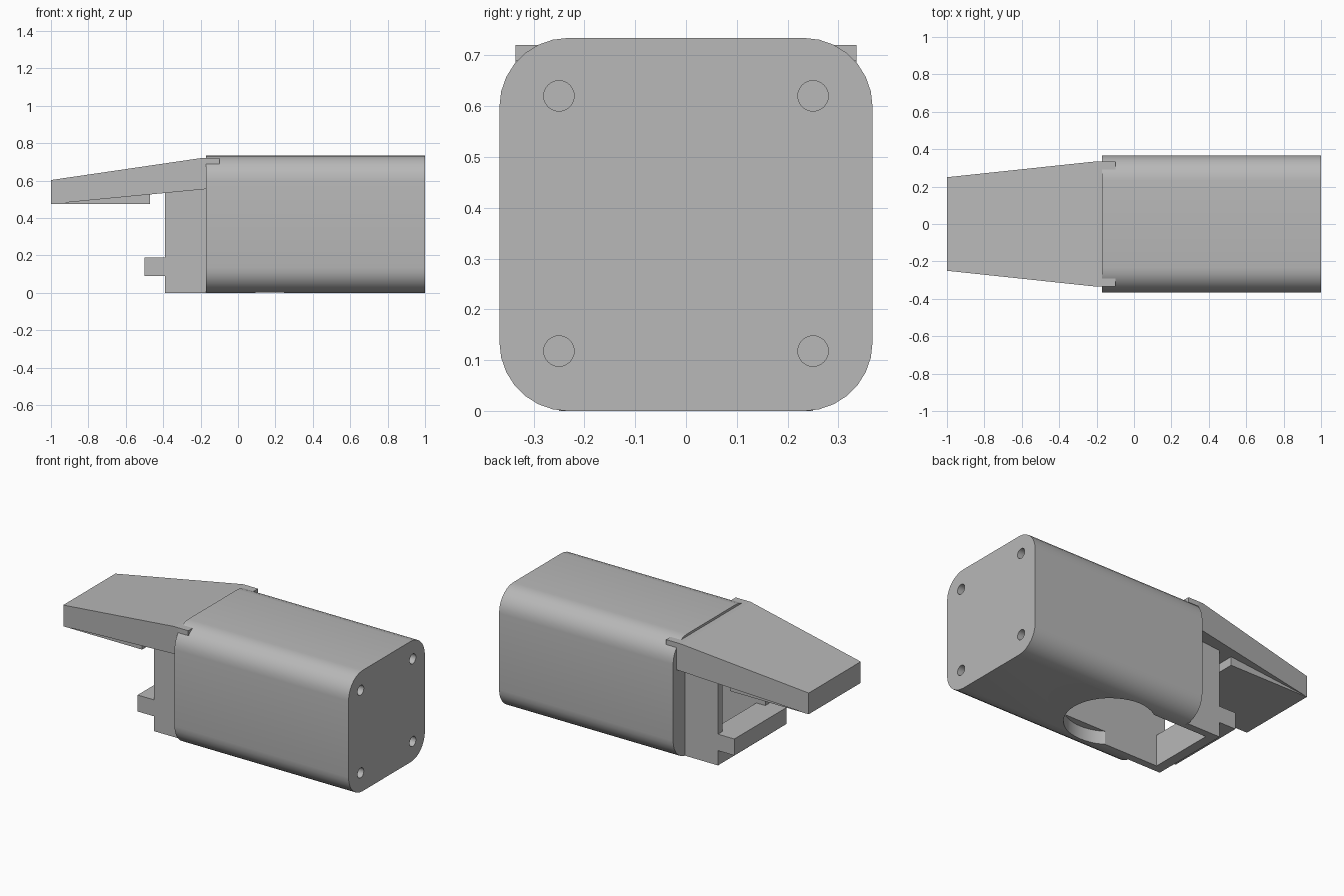
import bpy, bmesh, math
from mathutils import Vector

cube = bpy.data.objects.get("Cube")
if cube:
    bpy.data.objects.remove(cube, do_unlink=True)

grey = bpy.data.materials.new("plain_grey")
grey.use_nodes = True
grey.diffuse_color = (0.48, 0.48, 0.48, 1)
grey.node_tree.nodes["Principled BSDF"].inputs["Base Color"].default_value = (0.48, 0.48, 0.48, 1)


def prism(name, profile, place, lo, hi):
    """Extrude a flat profile; place(u, v, w) maps it into space."""
    bm = bmesh.new()
    ends = [[bm.verts.new(place(u, v, w)) for u, v in profile] for w in (lo, hi)]
    n = len(profile)
    bm.faces.new(ends[0])
    bm.faces.new(ends[1][::-1])
    for i in range(n):
        j = (i + 1) % n
        bm.faces.new((ends[0][i], ends[0][j], ends[1][j], ends[1][i]))
    bmesh.ops.recalc_face_normals(bm, faces=bm.faces)
    mesh = bpy.data.meshes.new(name)
    bm.to_mesh(mesh)
    bm.free()
    mesh.materials.append(grey)
    obj = bpy.data.objects.new(name, mesh)
    bpy.context.collection.objects.link(obj)
    return obj


def along_x(u, v, w):
    return Vector((w, u, v))


def along_y(u, v, w):
    return Vector((u, w, v))


def along_z(u, v, w):
    return Vector((u, v, w))


def box(name, x0, x1, half, z0, z1):
    return prism(name, [(x0, z0), (x1, z0), (x1, z1), (x0, z1)], along_y, -half, half)


def arc(cu, cv, r, start, sweep, steps):
    return [(cu + r * math.cos(start + sweep * i / steps),
             cv + r * math.sin(start + sweep * i / steps)) for i in range(steps + 1)]


def circle(cu, cv, r, steps=32):
    return arc(cu, cv, r, 0, math.tau, steps)[:-1]


def select_only(obj):
    bpy.ops.object.select_all(action='DESELECT')
    obj.select_set(True)
    bpy.context.view_layer.objects.active = obj


def cut(obj, cutters):
    select_only(obj)
    for c in cutters:
        c.hide_render = True
        mod = obj.modifiers.new("cut", 'BOOLEAN')
        mod.operation = 'DIFFERENCE'
        mod.solver = 'EXACT'
        mod.object = c
        bpy.ops.object.modifier_apply(modifier=mod.name)


FRONT = -0.17      # open end of the body
HALF = 0.367       # half the width of the body
R = 0.135          # corner radius

# Body: rounded square tube
outline = []
for k, (sy, sz) in enumerate([(1, 1), (-1, 1), (-1, -1), (1, -1)]):
    outline += arc(sy * (HALF - R), HALF + sz * (HALF - R), R, k * math.pi / 2, math.pi / 2, 7)
body = prism("body", outline, along_x, FRONT, 1)

# Neck: block under the lid
neck = prism("neck", [(-0.39, 0), (-0.165, 0), (-0.165, 0.56), (-0.39, 0.536)], along_y, -0.25, 0.25)

# Cavity, bottom slot, round pocket and front window
cavity = box("cavity_cutter", -0.33, 0.35, 0.205, 0.07, 0.48)
slot = box("slot_cutter", -0.33, 0.17, 0.205, -0.1, 0.2)
pocket = prism("pocket_cutter", circle(0.17, 0, 0.248, 48), along_z, -0.1, 0.08)
window = box("window_cutter", -0.5, -0.3, 0.205, 0.19, 0.48)
holes = [prism("hole_cutter", circle(y, z, 0.03, 24), along_x, 0.9, 1.1)
         for y in (-0.25, 0.25) for z in (0.118, 0.62)]
cut(body, [cavity, slot, pocket] + holes)
cut(neck, [cavity, slot, window])
for c in [cavity, slot, pocket, window] + holes:
    bpy.data.objects.remove(c, do_unlink=True)

# Foot: bar across the front of the neck
foot = box("foot", -0.5, -0.385, 0.25, 0.09, 0.19)

# Lid: wedge narrowing toward its tip
lid = prism("lid", [(-1, 0.475), (FRONT, 0.555), (FRONT, 0.72), (-0.2, 0.72), (-1, 0.603)],
            along_y, -1, 1)
for v in lid.data.vertices:
    v.co.y *= 0.25 + 0.085 * min(1, (v.co.x + 1) / 0.8)

# Tabs that grip the body, and the flat pad under the lid
for side, name in ((-1, "right_tab"), (1, "left_tab")):
    tab = box(name, FRONT - 0.005, -0.1, 0.03, 0.69, 0.72)
    for v in tab.data.vertices:
        v.co.y += side * 0.305
pad = prism("lid_pad", [(-1, 0.474), (-0.47, 0.474), (-0.47, 0.53), (-1, 0.48)], along_y, -0.25, 0.25)

# Smooth curved faces, keep edges sharp
select_only(body)
bpy.ops.object.shade_smooth_by_angle(angle=math.radians(30))
